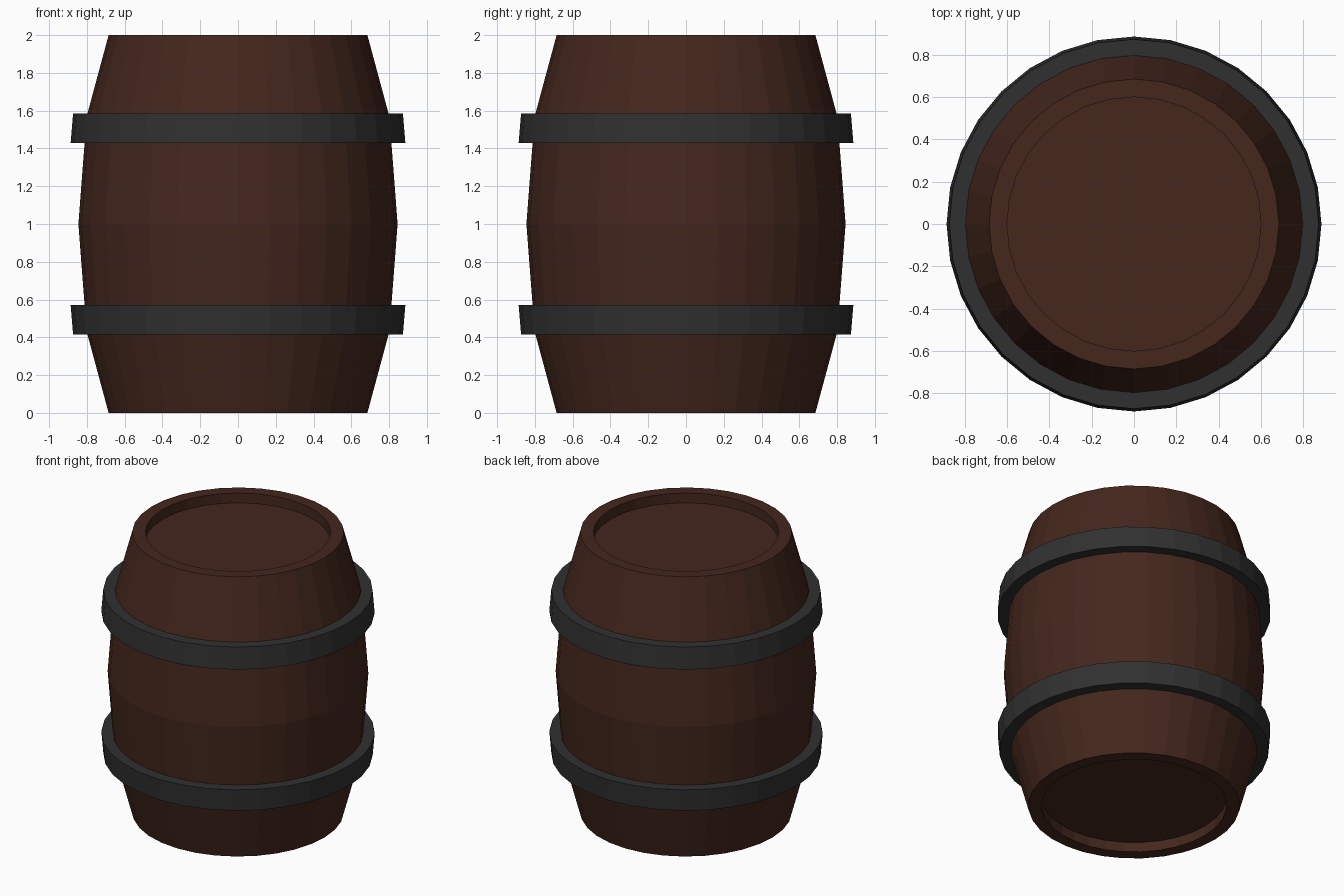
import bpy, bmesh
from math import cos, sin, pi

if "Cube" in bpy.data.objects:
    bpy.data.objects.remove(bpy.data.objects["Cube"])

SIDES = 32


def material(name, rgb):
    m = bpy.data.materials.new(name)
    m.diffuse_color = (*rgb, 1)
    m.use_nodes = True
    m.node_tree.nodes["Principled BSDF"].inputs["Base Color"].default_value = m.diffuse_color
    return m


def lathe(name, profile, mat, closed=False):
    """Spin (radius, z) points round z; open profiles are capped at both ends."""
    bm = bmesh.new()
    rings = [[bm.verts.new((r * cos(2 * pi * i / SIDES), r * sin(2 * pi * i / SIDES), z))
              for i in range(SIDES)] for r, z in profile]
    pairs = list(zip(rings, rings[1:]))
    if closed:
        pairs.append((rings[-1], rings[0]))
    else:
        bm.faces.new(rings[0])
        bm.faces.new(rings[-1])
    for a, b in pairs:
        for i in range(SIDES):
            j = (i + 1) % SIDES
            bm.faces.new((a[i], a[j], b[j], b[i]))
    bmesh.ops.recalc_face_normals(bm, faces=bm.faces[:])
    mesh = bpy.data.meshes.new(name)
    bm.to_mesh(mesh)
    bm.free()
    mesh.materials.append(mat)
    ob = bpy.data.objects.new(name, mesh)
    bpy.context.collection.objects.link(ob)
    return ob


wood = material("dark_wood", (0.058, 0.02, 0.012))
iron = material("iron", (0.03, 0.03, 0.03))

# Barrel body with recessed lids, mirrored about mid height
half = [(0.6, 0.07), (0.6, 0.0), (0.685, 0.0), (0.797, 0.415), (0.812, 0.57)]
body = half + [(0.845, 1.0)] + [(r, 2 - z) for r, z in reversed(half)]
lathe("barrel_body", body, wood)

# Hoops, inner edge tucked just inside the staves
hoop = [(0.78, 0.415), (0.873, 0.415), (0.886, 0.57), (0.78, 0.57)]
lathe("lower_hoop", hoop, iron, closed=True)
lathe("upper_hoop", [(r, 2 - z) for r, z in hoop], iron, closed=True)
